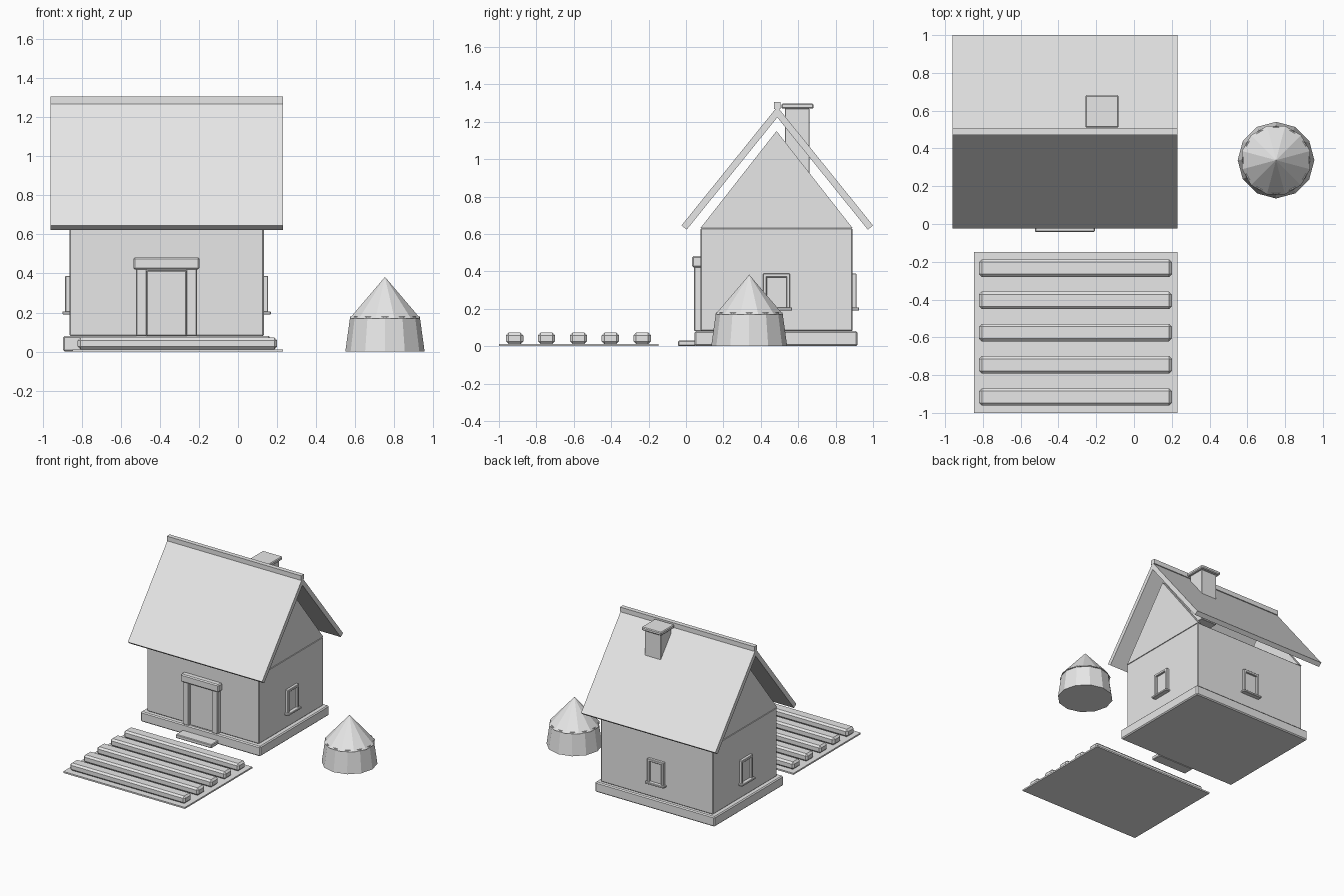
import bpy, bmesh, math
from mathutils import Matrix

if "Cube" in bpy.data.objects:
    bpy.data.objects.remove(bpy.data.objects["Cube"])

grey = bpy.data.materials.new("plain_grey")
grey.diffuse_color = (0.8, 0.8, 0.8, 1)
grey.use_nodes = True
grey.node_tree.nodes["Principled BSDF"].inputs["Base Color"].default_value = grey.diffuse_color


def finish(name, bm, bevel=0.0):
    bmesh.ops.recalc_face_normals(bm, faces=bm.faces[:])
    me = bpy.data.meshes.new(name)
    bm.to_mesh(me)
    bm.free()
    me.materials.append(grey)
    ob = bpy.data.objects.new(name, me)
    bpy.context.collection.objects.link(ob)
    if bevel:
        m = ob.modifiers.new("bevel", 'BEVEL')
        m.width = bevel
        m.segments = 1
    return ob


def box(name, x, y, z, bevel=0.0):
    """Box from (min, max) ranges."""
    bm = bmesh.new()
    bmesh.ops.create_cube(bm, size=1)
    for v in bm.verts:
        for i, (a, b) in enumerate((x, y, z)):
            v.co[i] = a if v.co[i] < 0 else b
    return finish(name, bm, bevel)


def prism(name, profile, x0, x1):
    """Extrude a (y, z) outline along x."""
    bm = bmesh.new()
    f = bm.faces.new([bm.verts.new((x0, y, z)) for y, z in profile])
    ext = bmesh.ops.extrude_face_region(bm, geom=[f])
    for v in ext["geom"]:
        if isinstance(v, bmesh.types.BMVert):
            v.co.x = x1
    return finish(name, bm)


def cone(name, r1, r2, z0, z1, turn):
    bm = bmesh.new()
    bmesh.ops.create_cone(bm, cap_ends=True, segments=12, radius1=r1, radius2=r2,
                          depth=z1 - z0,
                          matrix=Matrix.Translation((0.752, 0.338, (z0 + z1) / 2))
                          @ Matrix.Rotation(turn, 4, 'Z'))
    return finish(name, bm)


CX, CY = -0.365, 0.484          # house centre
X0, X1, Y0, Y1 = -0.862, 0.132, 0.078, 0.89

# House body
box("foundation", (-0.895, 0.165), (0.045, 0.917), (0, 0.08), 0.008)
box("walls", (X0, X1), (Y0, Y1), (0.08, 0.632), 0.006)
for side, a, b in (("left", X0, X0 + 0.03), ("right", X1 - 0.03, X1)):
    prism(side + "_gable", [(Y0, 0.632), (Y1, 0.632), (CY, 1.15)], a, b)

# Roof slabs and ridge
RY = 0.488
for side, s in (("front", -1), ("back", 1)):
    prism(side + "_roof", [(RY, 1.28), (RY + s * 0.512, 0.645),
                           (RY + s * 0.484, 0.623), (RY, 1.223)], -0.96, 0.23)
box("ridge_cap", (-0.96, 0.23), (RY - 0.018, RY + 0.018), (1.268, 1.305))

# Chimney
box("chimney_stack", (-0.238, -0.098), (0.528, 0.66), (0.85, 1.27), 0.003)
box("chimney_cap", (-0.257, -0.082), (0.51, 0.682), (1.27, 1.297), 0.006)

# Door and its surround
box("door_step", (-0.525, -0.207), (-0.042, 0.05), (0, 0.03), 0.005)
box("door", (-0.467, -0.264), (0.062, 0.085), (0.08, 0.415), 0.004)
for side, a in (("left", -0.521), ("right", -0.264)):
    box(side + "_door_post", (a, a + 0.054), (0.043, 0.085), (0.08, 0.425), 0.004)
box("door_lintel", (-0.535, -0.197), (0.033, 0.085), (0.42, 0.482), 0.008)


# Windows: built facing +x at the origin, then turned onto each wall
def window(side, x, y, turn):
    h = 0.072
    parts = [box(side + "_pane", (-0.01, 0.006), (-h, h), (0.2, 0.38)),
             box(side + "_sill", (-0.005, 0.036), (-h - 0.012, h + 0.012), (0.19, 0.206), 0.003),
             box(side + "_frame_top", (-0.005, 0.022), (-h, h), (0.368, 0.388), 0.003)]
    for n, s in (("a", -1), ("b", 1)):
        lo, hi = sorted((s * h, s * (h - 0.02)))
        parts.append(box(side + "_frame_" + n, (-0.005, 0.022), (lo, hi), (0.2, 0.38), 0.003))
    for p in parts:
        p.data.transform(Matrix.Translation((x, y, 0)) @ Matrix.Rotation(turn, 4, 'Z'))


window("right_window", X1, CY, 0)
window("left_window", X0, CY, math.pi)
window("back_window", CX, Y1, math.pi / 2)

# Garden bed
box("garden_soil", (-0.848, 0.23), (-1, -0.148), (0, 0.012))
for i in range(5):
    y = -0.916 + i * 0.1705
    box(f"garden_row_{i + 1}", (-0.82, 0.2), (y - 0.046, y + 0.046), (0.012, 0.072), 0.014)

# Haystack
cone("haystack_base", 0.203, 0.178, 0, 0.18, 0)
cone("haystack_top", 0.187, 0, 0.17, 0.382, math.radians(15))
